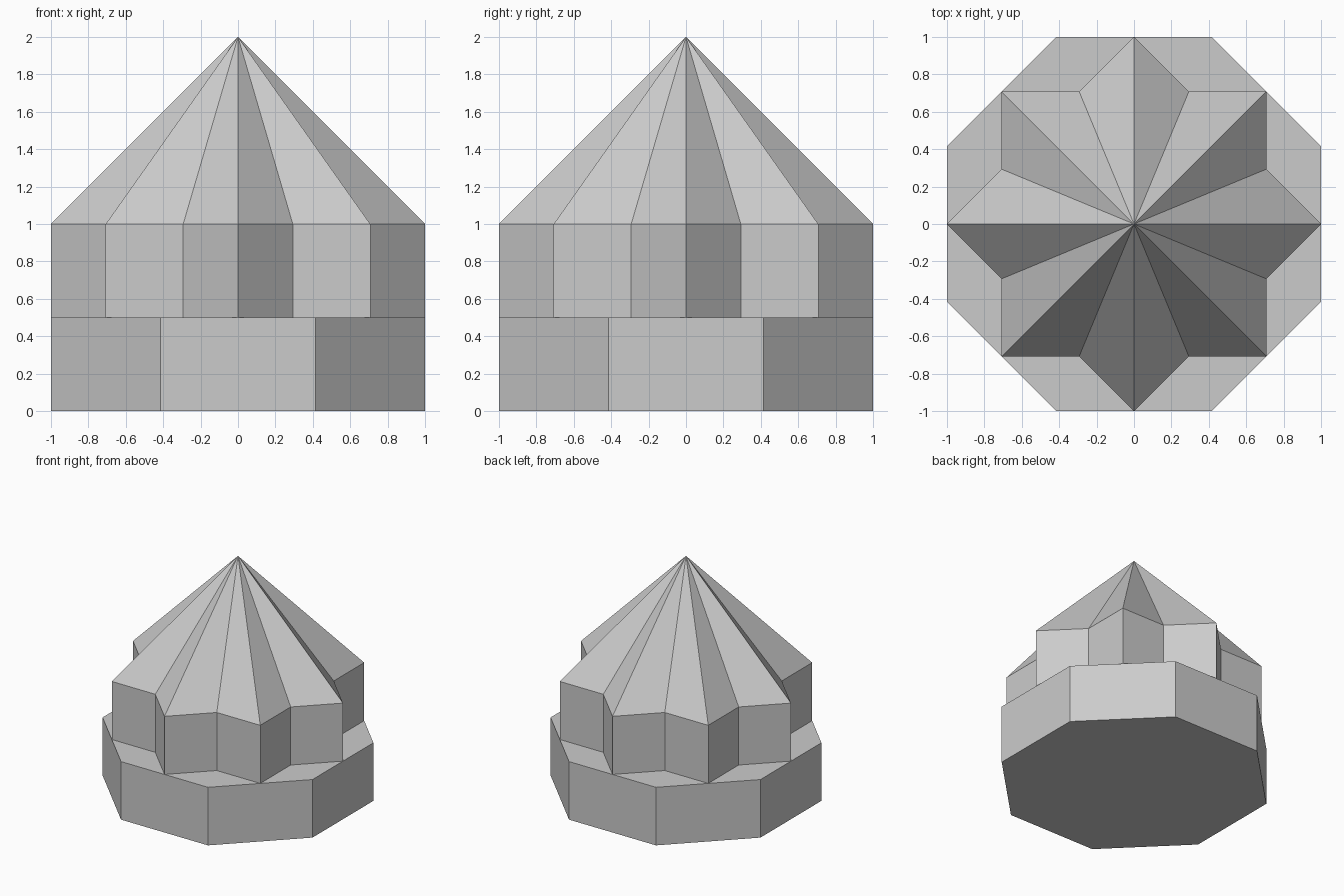
import bpy, bmesh
from math import cos, sin, pi, sqrt

if "Cube" in bpy.data.objects:
    bpy.data.objects.remove(bpy.data.objects["Cube"])


def ring(radii, count, start=0.0):
    """Points around the z axis, cycling through the given radii."""
    return [(radii[i % len(radii)] * cos(start + 2 * pi * i / count),
             radii[i % len(radii)] * sin(start + 2 * pi * i / count))
            for i in range(count)]


def tower(name, outline, z0, z1, apex=None):
    """Extrude an outline from z0 to z1, closed by a flat top or a pointed roof."""
    bm = bmesh.new()
    low = [bm.verts.new((x, y, z0)) for x, y in outline]
    top = [bm.verts.new((x, y, z1)) for x, y in outline]
    tip = bm.verts.new((0, 0, apex)) if apex is not None else None
    n = len(outline)
    bm.faces.new(low[::-1])
    for i in range(n):
        j = (i + 1) % n
        bm.faces.new((low[i], low[j], top[j], top[i]))
        if tip:
            bm.faces.new((top[i], top[j], tip))
    if not tip:
        bm.faces.new(top)
    mesh = bpy.data.meshes.new(name)
    bm.to_mesh(mesh)
    bm.free()
    obj = bpy.data.objects.new(name, mesh)
    bpy.context.collection.objects.link(obj)
    return obj


# Octagonal plinth with flat sides facing the axes
tower("octagon_base", ring([1 / cos(pi / 8)], 8, pi / 8), 0.0, 0.5)

# Eight-pointed star body (two overlapped squares) with a pointed, folded roof
inner = sqrt(0.5) / cos(pi / 8)
tower("star_body_and_roof", ring([1.0, inner], 16), 0.5, 1.0, apex=2.0)
